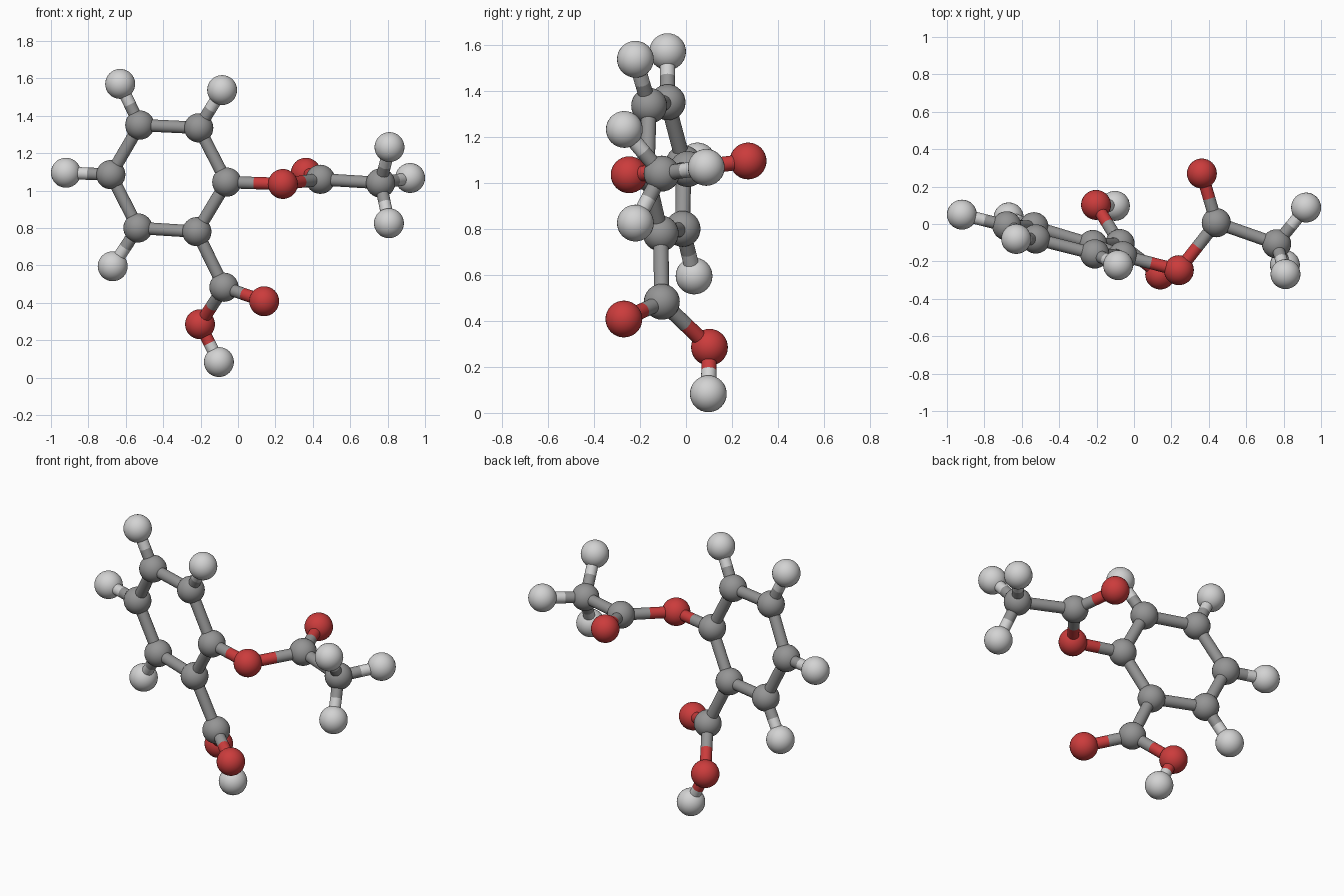
import bpy
from mathutils import Vector

cube = bpy.data.objects.get("Cube")
if cube:
    bpy.data.objects.remove(cube)


def make_material(name, rgb):
    mat = bpy.data.materials.new(name)
    mat.use_nodes = True
    mat.diffuse_color = (*rgb, 1)
    mat.node_tree.nodes["Principled BSDF"].inputs["Base Color"].default_value = (*rgb, 1)
    return mat


# Element: material and ball radius
KINDS = {
    "carbon": (make_material("mid grey", (0.3, 0.3, 0.3)), 0.078),
    "oxygen": (make_material("red", (0.6, 0.045, 0.045)), 0.08),
    "hydrogen": (make_material("light grey", (0.65, 0.65, 0.65)), 0.08),
}
BOND_RADIUS = 0.033

# Atom: element and centre
ATOMS = {
    "ring_1": ("carbon", (-0.06, -0.17, 1.045)),
    "ring_2": ("carbon", (-0.22, -0.11, 0.78)),
    "ring_3": ("carbon", (-0.535, -0.015, 0.80)),
    "ring_4": ("carbon", (-0.68, -0.01, 1.085)),
    "ring_5": ("carbon", (-0.525, -0.08, 1.35)),
    "ring_6": ("carbon", (-0.21, -0.16, 1.335)),
    "ring_tip_3": ("hydrogen", (-0.67, 0.035, 0.595)),
    "ring_tip_4": ("hydrogen", (-0.92, 0.05, 1.095)),
    "ring_tip_5": ("hydrogen", (-0.63, -0.08, 1.57)),
    "ring_tip_6": ("hydrogen", (-0.085, -0.22, 1.537)),
    "bridge": ("oxygen", (0.24, -0.247, 1.035)),
    "side_centre": ("carbon", (0.44, 0.007, 1.06)),
    "side_oxygen": ("oxygen", (0.363, 0.27, 1.095)),
    "side_end": ("carbon", (0.762, -0.106, 1.04)),
    "end_tip_upper": ("hydrogen", (0.81, -0.268, 1.232)),
    "end_tip_back": ("hydrogen", (0.92, 0.088, 1.067)),
    "end_tip_lower": ("hydrogen", (0.807, -0.22, 0.825)),
    "lower_centre": ("carbon", (-0.075, -0.105, 0.483)),
    "lower_front": ("oxygen", (0.14, -0.27, 0.408)),
    "lower_back": ("oxygen", (-0.203, 0.102, 0.285)),
    "lower_tip": ("hydrogen", (-0.102, 0.097, 0.083)),
}

# Ring, ring tips and the two side branches
BONDS = [(f"ring_{i}", f"ring_{i % 6 + 1}") for i in range(1, 7)]
BONDS += [(f"ring_{i}", f"ring_tip_{i}") for i in range(3, 7)]
BONDS += [("side_end", f"end_tip_{t}") for t in ("upper", "back", "lower")]
BONDS += [
    ("ring_1", "bridge"), ("bridge", "side_centre"),
    ("side_centre", "side_oxygen"), ("side_centre", "side_end"),
    ("ring_2", "lower_centre"), ("lower_centre", "lower_front"),
    ("lower_centre", "lower_back"), ("lower_back", "lower_tip"),
]


def finish(name, kind):
    obj = bpy.context.object
    obj.name = name
    obj.data.materials.append(KINDS[kind][0])
    bpy.ops.object.shade_smooth_by_angle()


def rod(name, start, end, kind):
    axis = end - start
    bpy.ops.mesh.primitive_cylinder_add(
        vertices=24, radius=BOND_RADIUS, depth=axis.length,
        location=(start + end) / 2, rotation=axis.to_track_quat("Z", "Y").to_euler())
    finish(name, kind)


# Balls
for name, (kind, centre) in ATOMS.items():
    bpy.ops.mesh.primitive_uv_sphere_add(
        segments=32, ring_count=16, radius=KINDS[kind][1], location=centre)
    finish(f"{name}_ball", kind)

# Rods, each half in the colour of its nearer ball
for a, b in BONDS:
    (kind_a, pa), (kind_b, pb) = ATOMS[a], ATOMS[b]
    pa, pb = Vector(pa), Vector(pb)
    middle = (pa + pb) / 2
    rod(f"{a}_to_{b}_rod", pa, middle, kind_a)
    rod(f"{b}_to_{a}_rod", pb, middle, kind_b)
